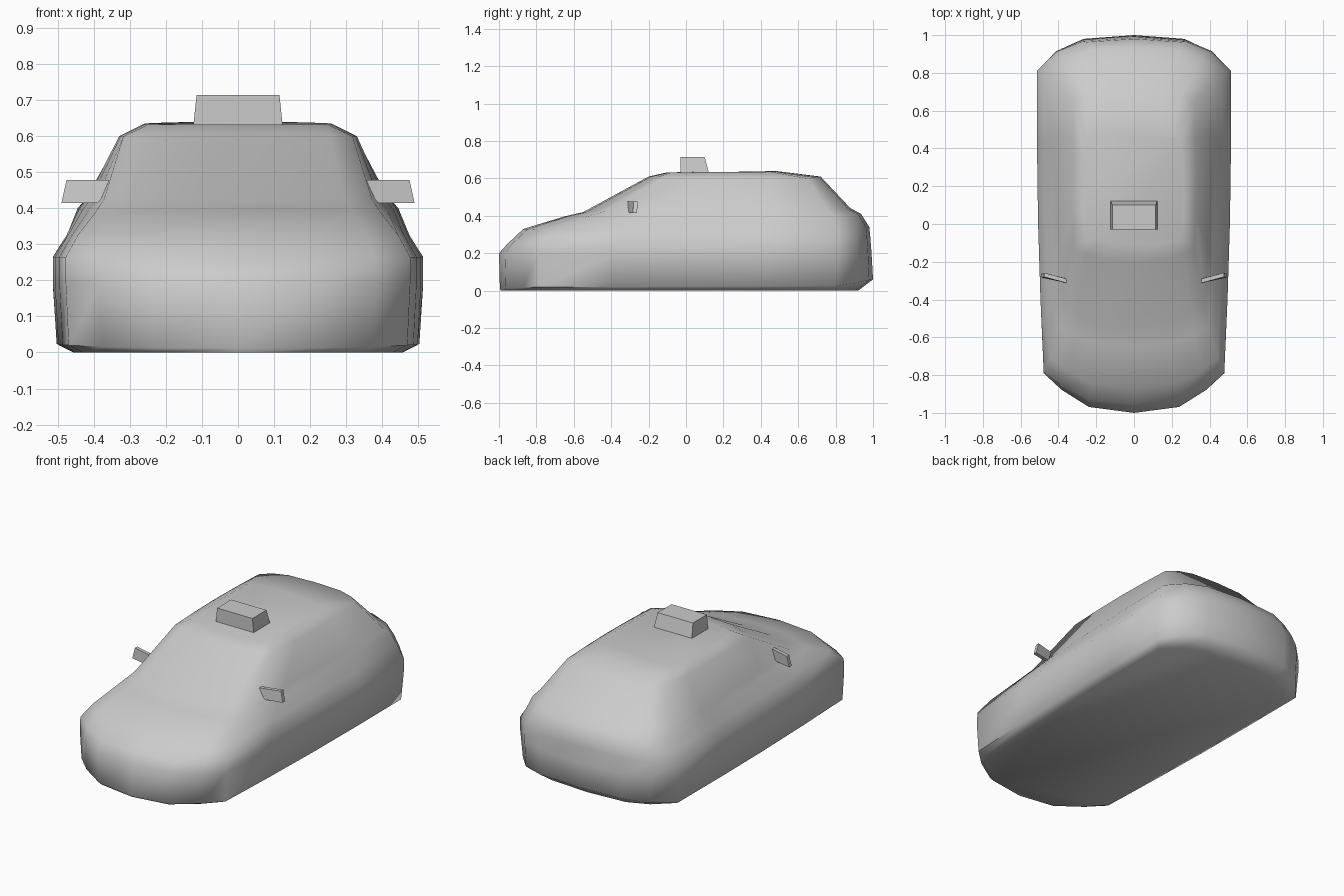
import bpy, bmesh, math

if "Cube" in bpy.data.objects:
    bpy.data.objects.remove(bpy.data.objects["Cube"])

def make_object(name, bm, angle):
    bmesh.ops.recalc_face_normals(bm, faces=bm.faces[:])
    mesh = bpy.data.meshes.new(name)
    bm.to_mesh(mesh)
    bm.free()
    ob = bpy.data.objects.new(name, mesh)
    bpy.context.collection.objects.link(ob)
    if angle:
        bpy.ops.object.select_all(action='DESELECT')
        ob.select_set(True)
        bpy.context.view_layer.objects.active = ob
        bpy.ops.object.shade_smooth_by_angle(angle=math.radians(angle))
    return ob

def lerp(a, b, t):
    return a + (b - a) * t

def loft(name, rings, angle):
    bm = bmesh.new()
    loops = [[bm.verts.new(p) for p in ring] for ring in rings]
    n = len(loops[0])
    for a, b in zip(loops, loops[1:]):
        for i in range(n):
            j = (i + 1) % n
            bm.faces.new((a[i], a[j], b[j], b[i]))
    bm.faces.new(loops[0])
    bm.faces.new(loops[-1])
    return make_object(name, bm, angle)

# Body outline at one level: centre and corner points at nose and tail
def body_ring(yf, zf, wf, yfc, zfc, wr, yrc, zrc, yr, zr):
    half = [(0, yf, zf), (wf * .5, lerp(yf, yfc, .15), lerp(zf, zfc, .1)),
            (wf * .8, lerp(yf, yfc, .58), lerp(zf, zfc, .5))]
    for i in range(5):
        t = i / 4
        bulge = .012 * math.sin(math.pi * t)
        half.append((lerp(wf, wr, t) + bulge, lerp(yfc, yrc, t), lerp(zfc, zrc, t)))
    half += [(wr * .8, lerp(yr, yrc, .42), lerp(zr, zrc, .5)),
             (wr * .53, lerp(yr, yrc, .1), lerp(zr, zrc, .1)), (0, yr, zr)]
    return half + [(-x, y, z) for x, y, z in half[-2:0:-1]]

# Body shell from floor to roof
levels = [
    (-.99, .0, .43, -.77, .0, .455, .76, .0, .92, .0),
    (-.995, .012, .47, -.785, .02, .503, .80, .025, 1.0, .06),
    (-1.0, .20, .478, -.79, .19, .514, .81, .19, .992, .20),
    (-.955, .25, .478, -.785, .265, .514, .81, .265, .985, .29),
    (-.87, .33, .445, -.71, .325, .475, .81, .325, .98, .34),
    (-.65, .397, .395, -.55, .39, .445, .79, .40, .935, .412),
    (-.55, .42, .372, -.43, .425, .42, .76, .43, .88, .44),
    (-.20, .61, .318, -.13, .60, .318, .65, .60, .72, .61),
    (-.10, .633, .25, -.08, .632, .25, .45, .636, .48, .64),
]
loft("car_body", [body_ring(*l) for l in levels], 60)

# Tapered roof sign
def rect(w, y0, y1, z):
    return [(-w, y0, z), (w, y0, z), (w, y1, z), (-w, y1, z)]
loft("roof_sign", [rect(.125, -.03, .125, .62), rect(.115, -.03, .10, .714)], 0)

# Slanted wing mirrors, angled forward toward the car
for side, name in ((1, "mirror_right"), (-1, "mirror_left")):
    rings = []
    for x, y, lean in ((.345, -.304, .012), (.48, -.272, -.004)):
        rings.append([(side * (x + dx), y + dy, z) for dx, dy, z in
                      ((lean * -1 + .006, -.012, .415), (lean * -1 + .006, .010, .415),
                       (lean, .014, .478), (lean, -.008, .478))])
    loft(name, rings, 30)
